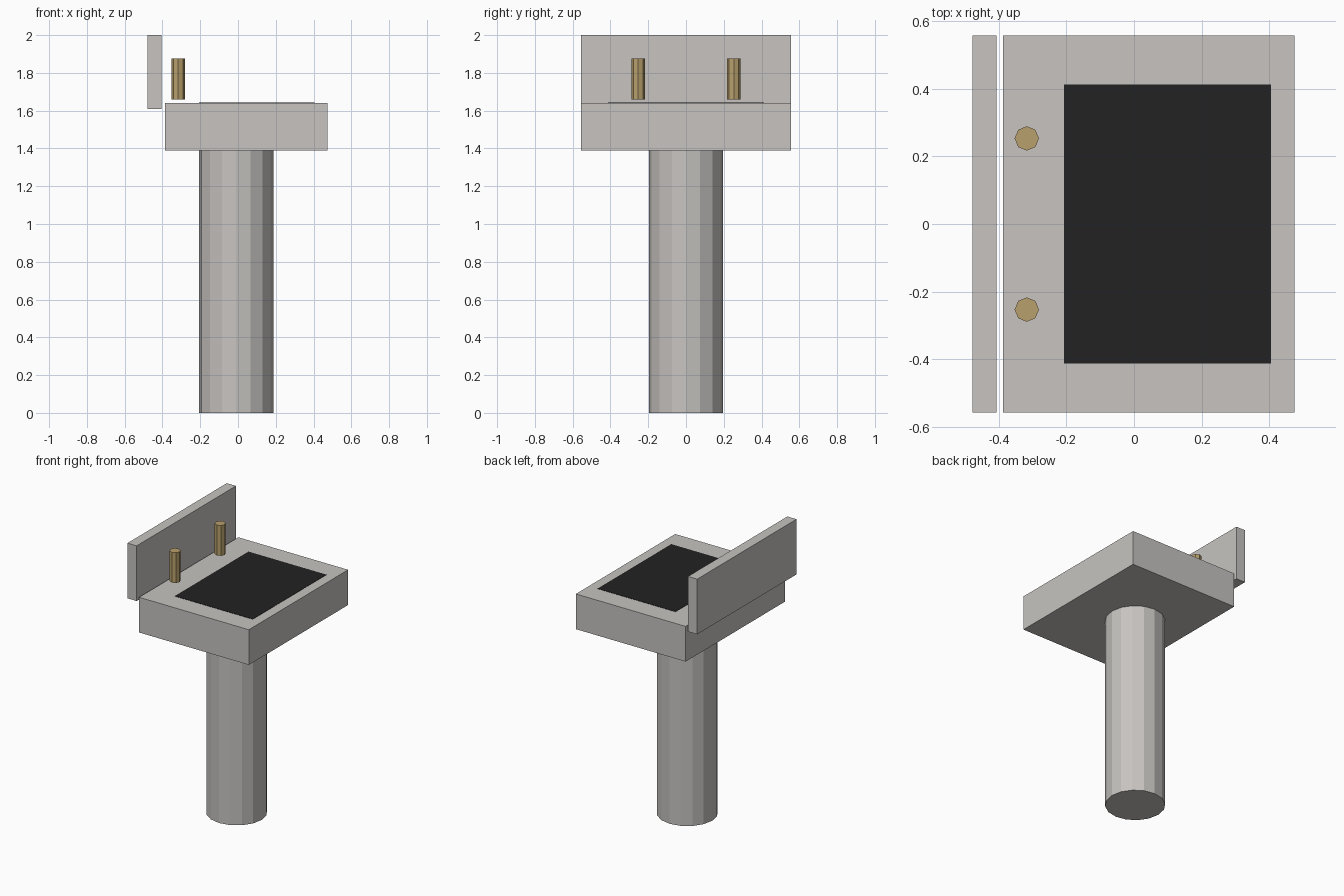
import bpy

old = bpy.data.objects.get("Cube")
if old:
    bpy.data.objects.remove(old, do_unlink=True)


def material(name, rgb):
    m = bpy.data.materials.new(name)
    m.use_nodes = True
    colour = (*rgb, 1)
    m.diffuse_color = colour
    m.node_tree.nodes["Principled BSDF"].inputs["Base Color"].default_value = colour
    return m


stone = material("pale grey stone", (0.57, 0.55, 0.53))
brass = material("brass", (0.48, 0.35, 0.15))
black = material("black", (0.016, 0.016, 0.016))


def finish(name, mat):
    obj = bpy.context.object
    obj.name = name
    obj.data.materials.append(mat)
    return obj


def box(name, mat, low, high):
    centre = [(a + b) / 2 for a, b in zip(low, high)]
    bpy.ops.mesh.primitive_cube_add(size=1, location=centre)
    obj = finish(name, mat)
    obj.scale = [b - a for a, b in zip(low, high)]
    bpy.ops.object.transform_apply(location=False, rotation=False, scale=True)


def column(name, mat, sides, radius, x, y, bottom, top):
    bpy.ops.mesh.primitive_cylinder_add(vertices=sides, radius=radius, depth=top - bottom,
                                        location=(x, y, (bottom + top) / 2))
    finish(name, mat)


# Pedestal and basin block
column("pedestal", stone, 16, 0.197, -0.01, 0, 0, 1.39)
box("basin", stone, (-0.387, -0.557, 1.39), (0.475, 0.557, 1.64))

# Dark bowl area as a thin plate on the basin
box("bowl_panel", black, (-0.207, -0.413, 1.637), (0.405, 0.413, 1.642))

# Upright splash panel behind the taps, separated by a small gap
box("splashback", stone, (-0.478, -0.557, 1.608), (-0.406, 0.557, 2))

# Pair of taps hovering just above the basin
for side, y in (("left", 0.253), ("right", -0.253)):
    column(f"tap_{side}", brass, 8, 0.036, -0.317, y, 1.66, 1.875)
